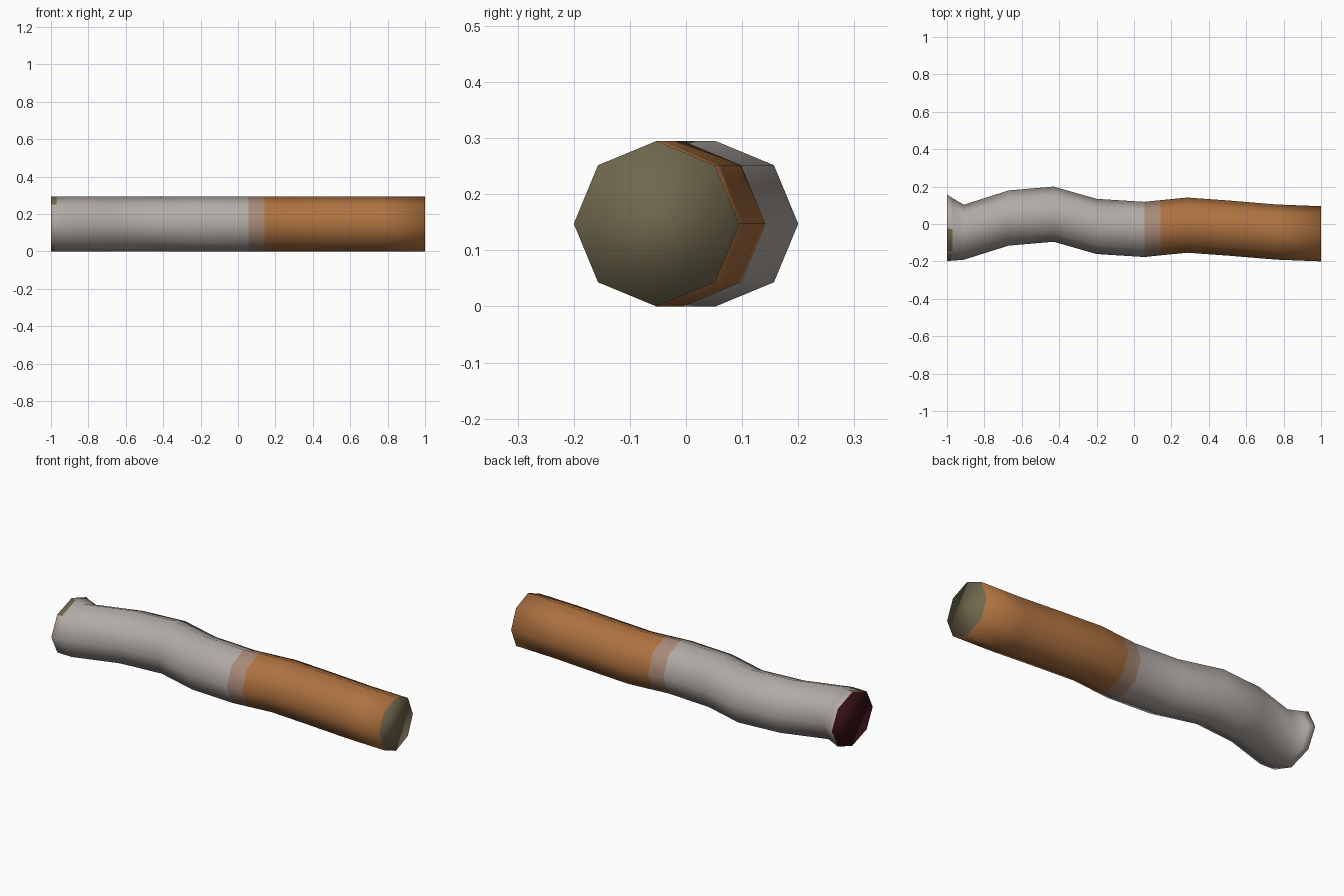
import bpy, bmesh, math

if "Cube" in bpy.data.objects:
    bpy.data.objects.remove(bpy.data.objects["Cube"])

def material(name, srgb):
    m = bpy.data.materials.new(name)
    lin = [((c / 255 + 0.055) / 1.055) ** 2.4 for c in srgb]
    m.diffuse_color = (*lin, 1)
    m.use_nodes = True
    m.node_tree.nodes["Principled BSDF"].inputs["Base Color"].default_value = m.diffuse_color
    return m

mats = [material("paper_grey", (178, 171, 166)),
        material("band_tan", (168, 138, 120)),
        material("filter_orange", (174, 114, 64)),
        material("filter_end_olive", (112, 104, 78)),
        material("burnt_end_dark", (58, 18, 22))]
PAPER, BAND, FILTER, OLIVE, BURNT = range(5)

SIDES, R = 8, 0.1475
# stations along the bent tube: x, centre y, half width in y
stations = [(-1.0, -0.02, 0.178), (-0.97, -0.029, 0.167), (-0.91, -0.044, 0.147),
            (-0.67, 0.032, R), (-0.43, 0.0525, R), (-0.20, -0.013, R),
            (0.055, -0.029, R), (0.143, -0.02, R), (0.285, -0.006, R),
            (0.52, -0.023, R), (0.76, -0.043, R), (1.0, -0.0525, R)]

bm = bmesh.new()
rings = []
for x, cy, ry in stations:
    rings.append([bm.verts.new((x, cy + ry * math.cos(2 * math.pi * i / SIDES),
                                R + R * math.sin(2 * math.pi * i / SIDES)))
                  for i in range(SIDES)])

# tube walls, coloured by position along the length
for a, b in zip(rings, rings[1:]):
    for i in range(SIDES):
        j = (i + 1) % SIDES
        f = bm.faces.new((a[i], a[j], b[j], b[i]))
        x = f.calc_center_median().x
        f.material_index = PAPER if x < 0.055 else BAND if x < 0.143 else FILTER
        # small scorch mark on the rim
        if x < -0.97 and i == 2:
            f.material_index = OLIVE

# end caps
bm.faces.new(rings[0]).material_index = BURNT
bm.faces.new(rings[-1]).material_index = OLIVE

bmesh.ops.recalc_face_normals(bm, faces=bm.faces[:])
for f in bm.faces:
    f.smooth = True

mesh = bpy.data.meshes.new("cigarette_butt")
bm.to_mesh(mesh)
bm.free()
for m in mats:
    mesh.materials.append(m)
obj = bpy.data.objects.new("cigarette_butt", mesh)
bpy.context.collection.objects.link(obj)
